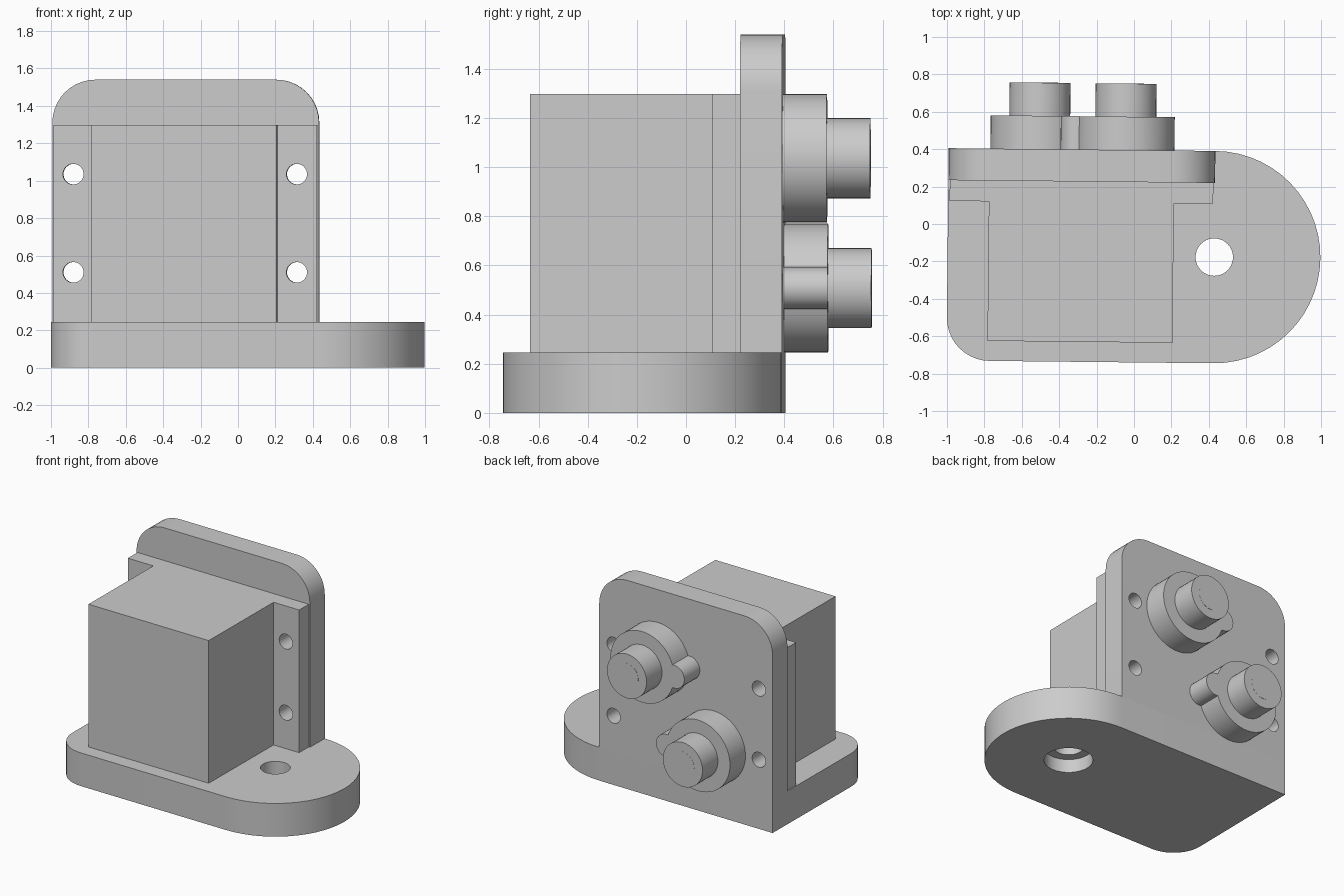
import bpy, bmesh
from math import pi, sin, cos, asin
from mathutils import Matrix

if "Cube" in bpy.data.objects:
    bpy.data.objects.remove(bpy.data.objects["Cube"])

grey = bpy.data.materials.new("plain_grey")
grey.use_nodes = True
colour = (0.6, 0.6, 0.6, 1)
grey.diffuse_color = colour
grey.node_tree.nodes["Principled BSDF"].inputs["Base Color"].default_value = colour

BASE_TOP, BODY_TOP, PLATE_TOP = 0.245, 1.298, 1.54
LEFT, RIGHT, BACK, FRONT = -0.995, 0.431, 0.395, -0.74
PLATE_FRONT, FLANGE_FRONT = 0.224, 0.113
CORNER = 0.23
TURN = Matrix.Rotation(-0.0105, 4, "Z")   # slight yaw of the whole assembly


def arc(cx, cy, r, a0, a1, n):
    return [(cx + r * cos(a0 + (a1 - a0) * i / n),
             cy + r * sin(a0 + (a1 - a0) * i / n)) for i in range(n + 1)]


def circle(cx, cy, r, n=40):
    return arc(cx, cy, r, 0, 2 * pi, n)[:-1]


def prism(name, outline, lo, hi, axis="Z"):
    """Extrude a closed outline in xy along z, or in xz along y."""
    bm = bmesh.new()
    place = (lambda u, v, w: (u, v, w)) if axis == "Z" else (lambda u, v, w: (u, w, v))
    ends = [[bm.verts.new(place(u, v, w)) for u, v in outline] for w in (lo, hi)]
    for ring in ends:
        bm.faces.new(ring)
    n = len(outline)
    for i in range(n):
        j = (i + 1) % n
        bm.faces.new((ends[0][i], ends[0][j], ends[1][j], ends[1][i]))
    bmesh.ops.recalc_face_normals(bm, faces=bm.faces)
    mesh = bpy.data.meshes.new(name)
    bm.to_mesh(mesh)
    bm.free()
    mesh.materials.append(grey)
    ob = bpy.data.objects.new(name, mesh)
    bpy.context.collection.objects.link(ob)
    return ob


def drill(ob, outline, lo, hi, axis):
    cutter = prism("cutter", outline, lo, hi, axis)
    mod = ob.modifiers.new("hole", "BOOLEAN")
    mod.operation, mod.solver, mod.object = "DIFFERENCE", "EXACT", cutter
    bpy.context.view_layer.objects.active = ob
    bpy.ops.object.modifier_apply(modifier=mod.name)
    bpy.data.objects.remove(cutter)


parts = []

# Foot: one round end, one rounded front corner, counterbored hole below
mid_y, round_r = (BACK + FRONT) / 2, (BACK - FRONT) / 2
foot = prism("foot",
             [(LEFT, BACK)]
             + arc(LEFT + CORNER, FRONT + CORNER, CORNER, pi, 1.5 * pi, 10)
             + arc(RIGHT, mid_y, round_r, -pi / 2, pi / 2, 28),
             0, BASE_TOP)
drill(foot, circle(RIGHT, mid_y, 0.1), -0.1, 0.4, "Z")
drill(foot, circle(RIGHT, mid_y, 0.165), -0.1, 0.1, "Z")
parts.append(foot)

# Upright plate with rounded top corners
top_z = PLATE_TOP - CORNER
plate = prism("back_plate",
              [(LEFT, BASE_TOP), (RIGHT, BASE_TOP)]
              + arc(RIGHT - CORNER, top_z, CORNER, 0, pi / 2, 10)
              + arc(LEFT + CORNER, top_z, CORNER, pi / 2, pi, 10),
              PLATE_FRONT, BACK, "Y")

# Block body with a flange on each side
body = prism("block_with_flanges",
             [(-0.987, PLATE_FRONT), (-0.987, FLANGE_FRONT), (-0.777, FLANGE_FRONT),
              (-0.777, -0.633), (0.212, -0.633), (0.212, FLANGE_FRONT),
              (0.422, FLANGE_FRONT), (0.422, PLATE_FRONT)],
             BASE_TOP, BODY_TOP)

# Four fixing holes through flanges and plate
for x in (-0.882, 0.313):
    for z in (0.51, 1.035):
        for ob in (plate, body):
            drill(ob, circle(x, z, 0.055, 32), 0, 0.6, "Y")
parts += [plate, body]

# Ports: collar with a side lobe on its rim, a hub and a flush pin
COLLAR, LOBE = 0.262, 0.085
meet = 2 * asin(LOBE / (2 * COLLAR))
for label, x, z, side in (("upper", -0.05, 1.036, -1), ("lower", -0.51, 0.508, 1)):
    outline = (arc(0, 0, COLLAR, meet, 2 * pi - meet, 48)
               + arc(COLLAR, 0, LOBE, -pi / 2 - meet / 2, pi / 2 + meet / 2, 16)[1:-1])
    outline = [(x + side * u, z + v) for u, v in outline]
    parts.append(prism(label + "_collar", outline, BACK, 0.573, "Y"))
    parts.append(prism(label + "_hub", circle(x, z, 0.163), 0.573, 0.75, "Y"))
    parts.append(prism(label + "_pin", circle(x, z, 0.095), 0.74, 0.751, "Y"))

# Yaw everything and smooth the curved walls
bpy.ops.object.select_all(action="DESELECT")
for ob in parts:
    ob.data.transform(TURN)
    ob.select_set(True)
bpy.context.view_layer.objects.active = foot
bpy.ops.object.shade_smooth_by_angle(angle=pi / 6)
